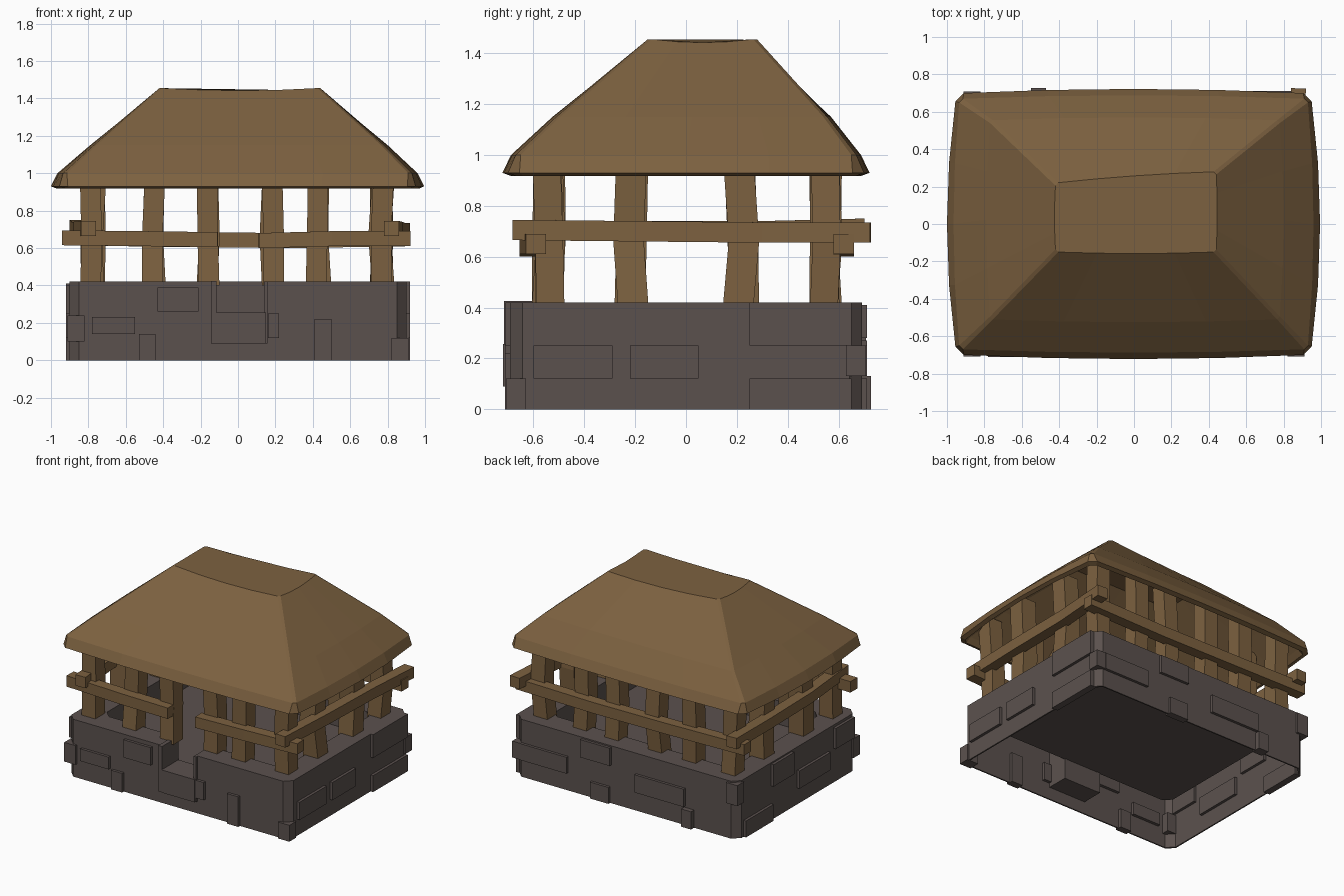
import bpy, bmesh, random
from mathutils import Vector

if "Cube" in bpy.data.objects:
    bpy.data.objects.remove(bpy.data.objects["Cube"])

random.seed(4)


def material(name, rgb):
    m = bpy.data.materials.new(name)
    m.diffuse_color = (*rgb, 1)
    m.use_nodes = True
    m.node_tree.nodes["Principled BSDF"].inputs["Base Color"].default_value = m.diffuse_color
    return m


WOOD = material("warm_wood", (0.203, 0.12, 0.051))
STONE = material("grey_stone", (0.105, 0.083, 0.076))


def finish(name, bm, mat):
    bmesh.ops.recalc_face_normals(bm, faces=bm.faces[:])
    me = bpy.data.meshes.new(name)
    bm.to_mesh(me)
    bm.free()
    me.materials.append(mat)
    ob = bpy.data.objects.new(name, me)
    bpy.context.scene.collection.objects.link(ob)
    return ob


def loft(name, rings, mat):
    """Skin a list of equal-length closed rings, capping both ends."""
    bm = bmesh.new()
    vs = [[bm.verts.new(p) for p in r] for r in rings]
    n = len(rings[0])
    for a, b in zip(vs, vs[1:]):
        for i in range(n):
            j = (i + 1) % n
            bm.faces.new((a[i], a[j], b[j], b[i]))
    bm.faces.new(vs[0])
    bm.faces.new(vs[-1])
    return finish(name, bm, mat)


def box(name, x0, x1, y0, y1, z0, z1, mat):
    ring = lambda z: [(x0, y0, z), (x1, y0, z), (x1, y1, z), (x0, y1, z)]
    return loft(name, [ring(z0), ring(z1)], mat)


# stone base: thin chamfered shell, open below, with a sunken floor
def octagon(inset, z, hx=0.9, hy=0.692, c=0.05):
    hx, hy = hx - inset, hy - inset
    return [(hx, -hy + c, z), (hx, hy - c, z), (hx - c, hy, z), (-hx + c, hy, z),
            (-hx, hy - c, z), (-hx, -hy + c, z), (-hx + c, -hy, z), (hx - c, -hy, z)]


base = loft("stone_base", [octagon(0.16, 0.24), octagon(0.16, 0.41), octagon(0.01, 0.41),
                           octagon(0.01, 0), octagon(0, 0), octagon(0, 0.42),
                           octagon(0.17, 0.42), octagon(0.17, 0.25)], STONE)

# doorway notch in the front wall, then its step and side stones
cutter = box("door_cutter", -0.13, 0.14, -0.9, -0.4, 0.252, 0.6, STONE)
cutter.hide_render = True
mod = base.modifiers.new("doorway", 'BOOLEAN')
mod.object = cutter
mod.solver = 'EXACT'
bpy.context.view_layer.objects.active = base
bpy.ops.object.modifier_apply(modifier="doorway")
bpy.data.objects.remove(cutter)
box("door_step", -0.115, 0.15, -0.72, -0.525, 0.09, 0.256, STONE)
box("door_jamb", -0.145, -0.115, -0.715, -0.523, 0.09, 0.425, STONE)
box("door_jamb", 0.138, 0.158, -0.71, -0.523, 0.09, 0.42, STONE)


# raised stones: wall, along-wall range, height range, how far they stand out
def stone(side, u0, u1, z0, z1, out=0.02):
    if side in "FB":
        s = -1 if side == "F" else 1
        a, b = sorted((s * 0.66, s * (0.692 + out)))
        box("wall_stone", u0, u1, a, b, z0, z1, STONE)
    else:
        s = -1 if side == "L" else 1
        a, b = sorted((s * 0.87, s * (0.9 + out)))
        box("wall_stone", a, b, u0, u1, z0, z1, STONE)


STONES = [("F", -0.78, -0.55, 0.14, 0.23), ("F", -0.43, -0.21, 0.26, 0.39),
          ("F", -0.53, -0.44, 0.0, 0.14), ("F", 0.16, 0.22, 0.12, 0.25),
          ("F", 0.41, 0.50, 0.0, 0.22),
          ("R", -0.60, -0.29, 0.12, 0.25), ("R", -0.22, 0.05, 0.12, 0.25),
          ("R", 0.25, 0.65, 0.25, 0.42), ("R", 0.25, 0.65, 0.0, 0.12),
          ("B", 0.47, 0.84, 0.13, 0.25), ("B", 0.13, 0.28, 0.0, 0.12),
          ("B", 0.12, 0.36, 0.28, 0.41), ("B", -0.48, -0.08, 0.14, 0.27),
          ("B", -0.55, -0.47, 0.0, 0.13, 0.036),
          ("L", 0.06, 0.30, 0.25, 0.41), ("L", -0.36, 0.0, 0.12, 0.25),
          ("L", -0.64, -0.42, 0.25, 0.40), ("L", 0.30, 0.62, 0.0, 0.12)]
for s in STONES:
    stone(*s)

# corner stones wrapping the chamfers
for sx, sy, z0, z1 in ((1, -1, 0, 0.12), (1, 1, 0.13, 0.25), (-1, 1, 0.26, 0.41),
                       (-1, -1, 0.1, 0.24)):
    xs = sorted((sx * 0.82, sx * 0.912))
    ys = sorted((sy * 0.63, sy * 0.708))
    box("corner_stone", *xs, *ys, z0, z1, STONE)


# wooden posts: slightly bent
def post(x, y, w=0.055):
    rings = []
    for z in (0.40, 0.66, 1.06):
        ox, oy = random.uniform(-0.014, 0.014), random.uniform(-0.014, 0.014)
        rings.append([(x + ox + a * w, y + oy + b * w, z)
                      for a, b in ((-1, -1), (1, -1), (1, 1), (-1, 1))])
    loft("post", rings, WOOD)


for x in (-0.78, -0.45, -0.165, 0.18, 0.43, 0.77):
    for y in (-0.54, 0.55):
        post(x, y)
for y in (-0.22, 0.215):
    for x in (-0.77, 0.77):
        post(x, y, 0.06)


# rails: square beams along a bent path
def rail(name, pts, h=0.04):
    pts = [Vector(p) for p in pts]
    d = (pts[-1] - pts[0]).normalized()
    side = d.cross(Vector((0, 0, 1))).normalized() * h
    up = Vector((0, 0, h))
    loft(name, [[p - side - up, p + side - up, p + side + up, p - side + up] for p in pts], WOOD)


rail("front_rail_left", [(-0.94, -0.60, 0.655), (-0.5, -0.615, 0.65), (-0.11, -0.615, 0.645)])
rail("front_rail_right", [(0.11, -0.615, 0.64), (0.5, -0.615, 0.65), (0.92, -0.59, 0.65)])
rail("back_rail", [(-0.93, 0.615, 0.655), (-0.3, 0.62, 0.645), (0.3, 0.62, 0.64), (0.92, 0.62, 0.65)])
rail("left_rail", [(-0.80, -0.68, 0.705), (-0.84, -0.2, 0.70), (-0.85, 0.3, 0.70), (-0.86, 0.70, 0.71)])
rail("right_rail", [(0.82, -0.68, 0.705), (0.84, -0.2, 0.70), (0.85, 0.3, 0.695), (0.88, 0.725, 0.695)])


# thatched roof: bulging hip with clipped corners and thin eaves, hollow underneath
def roof_ring(x0, x1, y0, y1, z, bx=0.0, by=0.0, sag=0.0, skew=0.0, clip=0.015, n=5):
    corners = [(x0, y0), (x1, y0), (x1, y1 + skew), (x0, y1 - skew)]
    outward = ((0, -by), (bx, 0), (0, by), (-bx, 0))
    ring = []
    for k in range(4):
        a, b = Vector(corners[k]), Vector(corners[(k + 1) % 4])
        step = (b - a).normalized() * clip
        a, b = a + step, b - step
        for i in range(n):
            t = i / (n - 1)
            q = 4 * t * (1 - t)
            p = a.lerp(b, t) + Vector(outward[k]) * q
            ring.append((p.x, p.y, z - sag * q))
    return ring


loft("roof", [
    roof_ring(-0.39, 0.41, -0.12, 0.22, 1.41, skew=0.03),
    roof_ring(-0.73, 0.74, -0.47, 0.51, 1.125, 0.015, 0.015),
    roof_ring(-0.89, 0.89, -0.64, 0.64, 0.955, 0.05, 0.025),
    roof_ring(-0.92, 0.92, -0.67, 0.67, 0.918, 0.05, 0.02, clip=0.03),
    roof_ring(-0.955, 0.95, -0.70, 0.70, 0.93, 0.045, 0.022, clip=0.045),
    roof_ring(-0.935, 0.93, -0.67, 0.67, 1.0, 0.03, 0.018, clip=0.02),
    roof_ring(-0.77, 0.78, -0.51, 0.555, 1.15, 0.02, 0.015),
    roof_ring(-0.42, 0.44, -0.15, 0.25, 1.455, 0.005, 0.008, 0.013, skew=0.03)], WOOD)
